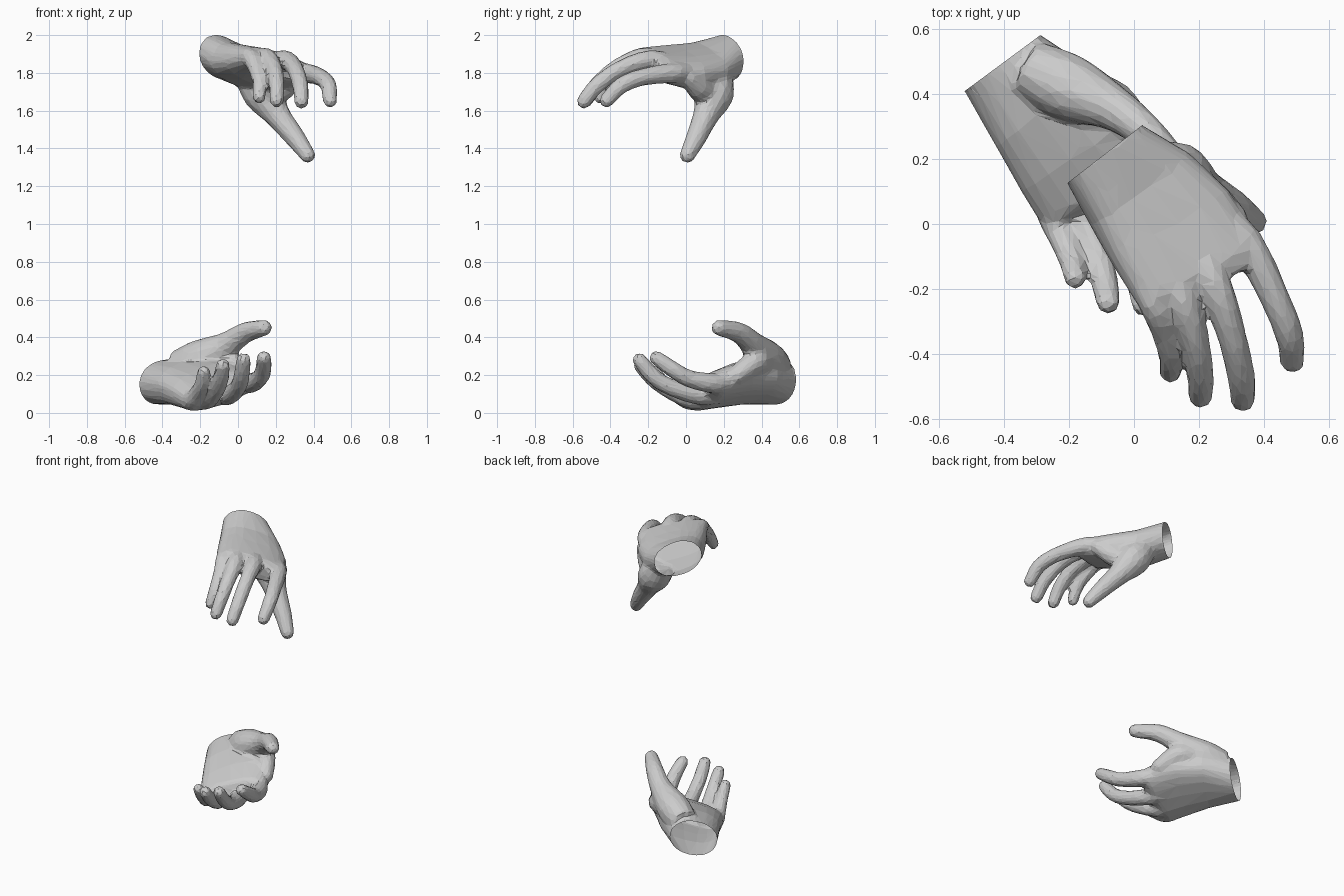
import bpy, bmesh, math
from mathutils import Vector as V

if "Cube" in bpy.data.objects:
    bpy.data.objects.remove(bpy.data.objects["Cube"])


def skin(bm, rings):
    # bridge a row of closed rings and cap both ends
    rows = [[bm.verts.new(p) for p in r] for r in rings]
    n = len(rows[0])
    for a, b in zip(rows, rows[1:]):
        for i in range(n):
            bm.faces.new((a[i], a[(i + 1) % n], b[(i + 1) % n], b[i]))
    bm.faces.new(rows[0][::-1])
    bm.faces.new(rows[-1])


def spline(pts, steps=4):
    # smooth curve through tuples (x, y, z, radius)
    p = [V(q) for q in pts]
    p = [2 * p[0] - p[1]] + p + [2 * p[-1] - p[-2]]
    out = []
    for i in range(1, len(p) - 2):
        a, b, c, d = p[i - 1:i + 3]
        for k in range(steps):
            t = k / steps
            out.append(0.5 * (2 * b + (c - a) * t + (2 * a - 5 * b + 4 * c - d) * t * t
                              + (3 * b - a - 3 * c + d) * t ** 3))
    return out + [p[-2]]


def digit(bm, pts):
    # tapered tube with a rounded tip
    path = spline(pts)
    c = [q.to_3d() for q in path]
    r = [q[3] for q in path]
    end = (c[-1] - c[-2]).normalized()
    tip, tr = c[-1].copy(), r[-1]
    for along, scale in ((0.45, 0.92), (0.8, 0.65), (0.97, 0.3)):
        c.append(tip + end * tr * along)
        r.append(tr * scale)
    rings = []
    for i, o in enumerate(c):
        t = (c[min(i + 1, len(c) - 1)] - c[max(i - 1, 0)]).normalized()
        u = t.cross(V((0.9, 0.45, 0))).normalized()
        w = u.cross(t)
        rings.append([o + r[i] * (u * math.cos(a) + w * math.sin(a))
                      for a in (math.tau * k / 12 for k in range(12))])
    skin(bm, rings)


def palm(bm, edges, axis):
    # loft of flattened ovals between little-finger edge and thumb edge
    mids = [(V(a) + V(b)) / 2 for a, b, t in edges]
    rings = []
    for i, (a, b, th) in enumerate(edges):
        t = (mids[min(i + 1, len(mids) - 1)] - mids[max(i - 1, 0)]).normalized()
        if i < 2:
            t = axis
        w = (V(b) - V(a)) / 2
        n = w.cross(t).normalized() * th
        power = 0.95 if i < 2 else 0.75
        ring = []
        for k in range(20):
            ca, sa = math.cos(math.tau * k / 20), math.sin(math.tau * k / 20)
            ring.append(mids[i] + w * math.copysign(abs(ca) ** power, ca)
                        + n * math.copysign(abs(sa) ** power, sa))
        rings.append(ring)
    skin(bm, rings)


def hand(name, edges, digits):
    a, b, t = edges[0]
    mid = (V(a) + V(b)) / 2
    # the wrist is cut square by an upright plane
    axis = (V(b) - V(a)).cross(V((0, 0, 1))).normalized()
    start = (V(a) - axis * 0.06, V(b) - axis * 0.06, t)
    bm = bmesh.new()
    palm(bm, [start] + edges, axis)
    for d in digits:
        digit(bm, d)
    bmesh.ops.recalc_face_normals(bm, faces=bm.faces)
    me = bpy.data.meshes.new(name)
    bm.to_mesh(me)
    bm.free()
    ob = bpy.data.objects.new(name, me)
    bpy.context.collection.objects.link(ob)
    # fuse into one skin, soften, reduce to facets
    m = ob.modifiers.new("fuse", 'REMESH')
    m.mode = 'VOXEL'
    m.voxel_size = 0.01
    m = ob.modifiers.new("soften", 'SMOOTH')
    m.factor, m.iterations = 0.5, 16
    m = ob.modifiers.new("facets", 'DECIMATE')
    m.ratio = 0.05
    dg = bpy.context.evaluated_depsgraph_get()
    done = bpy.data.meshes.new_from_object(ob.evaluated_get(dg))
    ob.modifiers.clear()
    ob.data = done
    # open wrist end
    bm = bmesh.new()
    bm.from_mesh(done)
    bmesh.ops.bisect_plane(bm, geom=bm.verts[:] + bm.edges[:] + bm.faces[:],
                           plane_co=mid, plane_no=-axis, clear_outer=True)
    for f in bm.faces:
        f.smooth = False
    bm.to_mesh(done)
    bm.free()
    return ob


# upper hand, palm down: four fingers, thumb, web of the thumb
hand("upper_hand", [
    ((-.20, .13, 1.94), (.02, .30, 1.825), .112),
    ((-.13, .00, 1.90), (.16, .22, 1.77), .105),
    ((-.06, -.13, 1.895), (.29, .10, 1.76), .095),
    ((.015, -.255, 1.895), (.385, -.06, 1.785), .073),
    ((.04, -.29, 1.885), (.41, -.10, 1.78), .055),
], [
    [(-.01, -.10, 1.88, .04), (.06, -.24, 1.885, .049), (.095, -.33, 1.825, .043), (.115, -.41, 1.75, .04), (.112, -.455, 1.672, .036)],
    [(.06, -.08, 1.87, .04), (.145, -.23, 1.885, .05), (.19, -.37, 1.825, .045), (.205, -.47, 1.74, .043), (.205, -.53, 1.655, .039)],
    [(.16, -.03, 1.84, .04), (.245, -.18, 1.87, .052), (.30, -.34, 1.825, .046), (.33, -.47, 1.735, .044), (.335, -.54, 1.65, .04)],
    [(.22, .06, 1.80, .04), (.34, -.05, 1.80, .054), (.43, -.22, 1.78, .047), (.478, -.34, 1.735, .045), (.487, -.42, 1.655, .04)],
    [(.03, .17, 1.82, .07), (.13, .15, 1.69, .105), (.21, .105, 1.575, .07), (.30, .055, 1.46, .056), (.368, .008, 1.365, .043)],
    [(.12, .12, 1.72, .08), (.22, .08, 1.71, .07), (.30, .02, 1.77, .05)],
])

# lower hand, palm up
hand("lower_hand", [
    ((-.52, .41, .125), (-.29, .58, .20), .115),
    ((-.42, .24, .11), (-.14, .48, .23), .105),
    ((-.35, .11, .08), (-.01, .35, .22), .095),
    ((-.29, .01, .055), (.08, .20, .175), .08),
    ((-.28, -.03, .065), (.09, .16, .18), .055),
], [
    [(-.29, .16, .08, .04), (-.25, .03, .06, .049), (-.215, -.055, .105, .043), (-.19, -.12, .155, .04), (-.182, -.165, .215, .036)],
    [(-.24, .20, .09, .04), (-.17, .05, .065, .05), (-.115, -.09, .12, .045), (-.09, -.18, .185, .043), (-.08, -.24, .25, .039)],
    [(-.14, .25, .12, .04), (-.06, .10, .09, .052), (.00, -.08, .135, .046), (.02, -.18, .20, .044), (.03, -.245, .28, .04)],
    [(-.06, .28, .17, .04), (.05, .16, .155, .054), (.11, .02, .18, .047), (.135, -.07, .23, .045), (.137, -.155, .29, .04)],
    [(-.32, .48, .24, .09), (-.20, .42, .285, .105), (-.06, .355, .36, .07), (.04, .28, .425, .056), (.137, .177, .45, .044)],
    [(-.18, .40, .26, .08), (-.06, .37, .27, .07), (.02, .27, .20, .05)],
])
